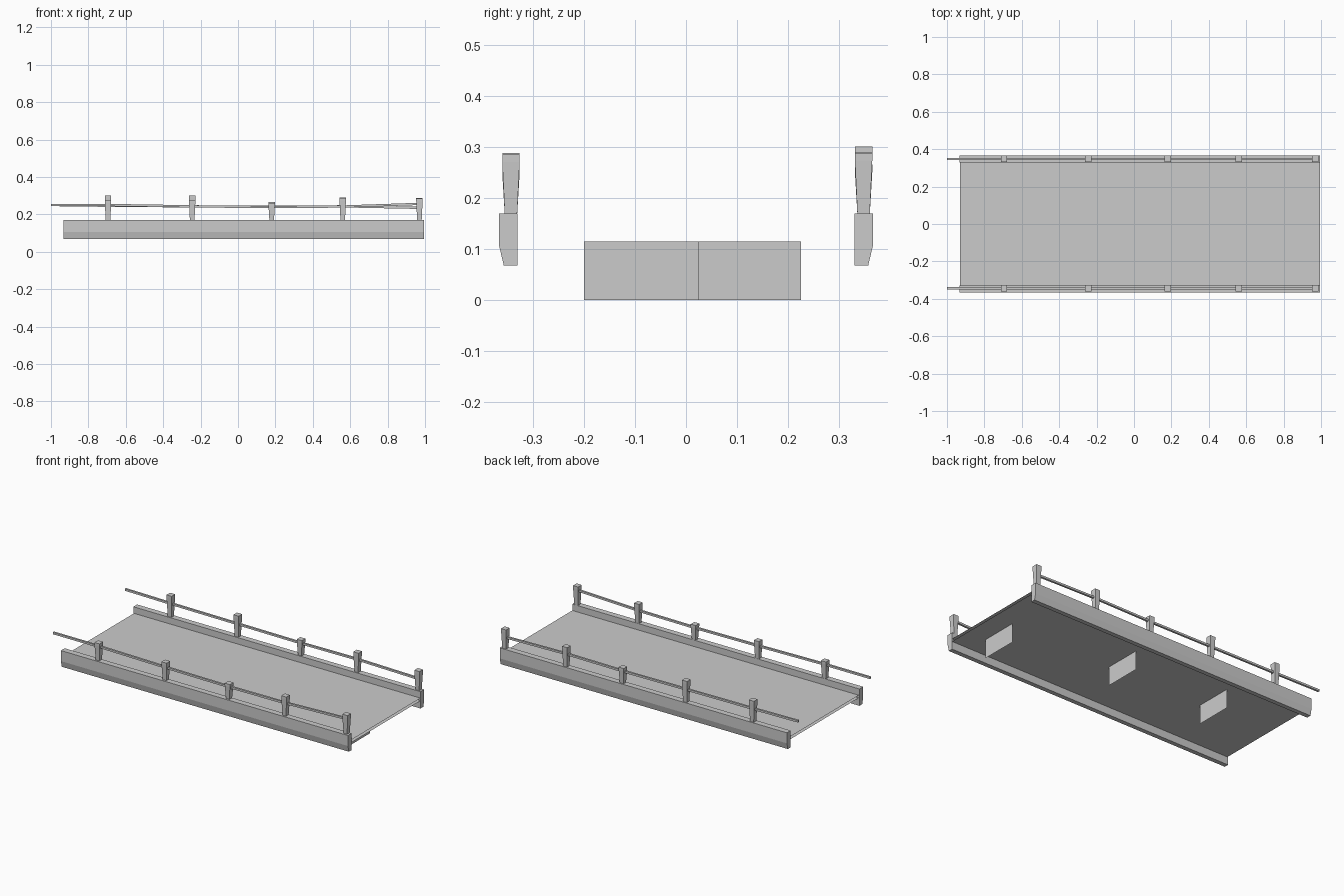
import bpy

cube = bpy.data.objects.get("Cube")
if cube:
    bpy.data.objects.remove(cube, do_unlink=True)

grey = bpy.data.materials.new("light_grey")
grey.use_nodes = True
colour = (0.6, 0.6, 0.6, 1)
grey.diffuse_color = colour
grey.node_tree.nodes["Principled BSDF"].inputs["Base Color"].default_value = colour

X_MIN, X_MAX = -0.93, 0.995


def add_mesh(name, verts, faces):
    mesh = bpy.data.meshes.new(name)
    mesh.from_pydata(verts, [], faces)
    mesh.materials.append(grey)
    obj = bpy.data.objects.new(name, mesh)
    bpy.context.collection.objects.link(obj)
    return obj


def loft(name, rings):
    """Skin a row of equal-sized rings and cap both ends."""
    n = len(rings[0])
    verts = [p for ring in rings for p in ring]
    faces = [(r * n + i, r * n + (i + 1) % n, (r + 1) * n + (i + 1) % n, (r + 1) * n + i)
             for r in range(len(rings) - 1) for i in range(n)]
    faces += [tuple(reversed(range(n))), tuple(range(len(verts) - n, len(verts)))]
    obj = add_mesh(name, verts, faces)
    # Make every face point outward
    import bmesh
    bm = bmesh.new()
    bm.from_mesh(obj.data)
    bmesh.ops.recalc_face_normals(bm, faces=bm.faces)
    bm.to_mesh(obj.data)
    bm.free()
    return obj


def square(x, y, z, half):
    return [(x - half, y - half, z), (x + half, y - half, z),
            (x + half, y + half, z), (x - half, y + half, z)]


# Deck: open-ended pair of sheets
for name, z, order in (("deck_top", 0.13, (0, 1, 2, 3)),
                       ("deck_underside", 0.114, (3, 2, 1, 0))):
    corners = [(X_MIN, -0.332, z), (X_MAX, -0.332, z), (X_MAX, 0.332, z), (X_MIN, 0.332, z)]
    add_mesh(name, corners, [order])

# Flat support panels under the deck
for i, (x, y) in enumerate(((0.87, -0.2), (0.175, 0.0), (-0.462, 0.0))):
    w = 0.225
    add_mesh(f"support_panel_{i + 1}",
             [(x, y, 0), (x, y + w, 0), (x, y + w, 0.114), (x, y, 0.114)], [(0, 1, 2, 3)])

# Side beams with a chamfered lower outer edge
profile = [(0.33, 0.067), (0.357, 0.067), (0.366, 0.105), (0.366, 0.169), (0.33, 0.169)]
post_x = (-0.695, -0.245, 0.18, 0.56, 0.97)
sides = (
    ("front", -1, -0.343, (0.275, 0.278, 0.262, 0.288, 0.285),
     (0.25, 0.25, 0.243, 0.239, 0.242, 0.256)),
    ("back", 1, 0.348, (0.3, 0.3, 0.265, 0.29, 0.288),
     (0.25, 0.246, 0.243, 0.24, 0.243, 0.235)),
)
for side, sign, y, tops, rail_z in sides:
    loft(f"{side}_beam", [[(x, sign * py, pz) for py, pz in profile]
                          for x in (X_MIN - 0.004, X_MAX)])

    # Tapered posts with a short square head
    for i, (x, top) in enumerate(zip(post_x, tops)):
        loft(f"{side}_post_{i + 1}", [square(x, y, 0.165, 0.012),
                                      square(x, y, top - 0.015, 0.017),
                                      square(x, y, top, 0.017)])

    # Slightly uneven handrail running through the posts
    r = 0.006
    loft(f"{side}_handrail",
         [[(x, y - r, z - r), (x, y + r, z - r), (x, y + r, z + r), (x, y - r, z + r)]
          for x, z in zip((-1.0,) + post_x, rail_z)])
